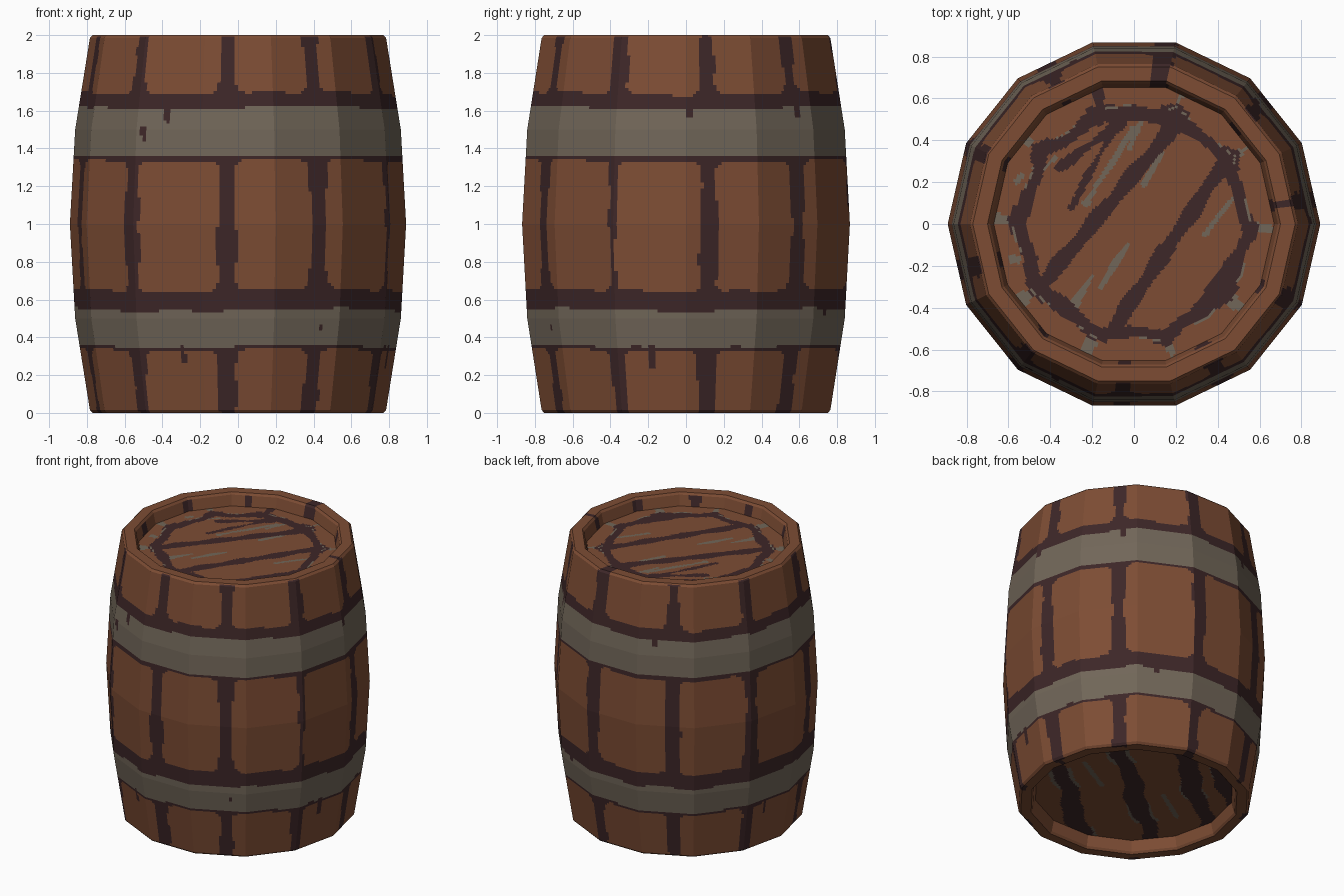
import bpy, bmesh
from math import sin, cos, pi, hypot, atan2, degrees, radians, ceil

if "Cube" in bpy.data.objects:
    bpy.data.objects.remove(bpy.data.objects["Cube"])

SIDES = 14


def material(name, rgb):
    m = bpy.data.materials.new(name)
    m.diffuse_color = (*rgb, 1)
    m.use_nodes = True
    m.node_tree.nodes["Principled BSDF"].inputs["Base Color"].default_value = m.diffuse_color
    return m


MATS = [material("brown_wood", (0.205, 0.073, 0.034)),
        material("dark_gap", (0.047, 0.020, 0.021)),
        material("grey_hoop", (0.166, 0.134, 0.099))]
BROWN, DARK, GREY = 0, 1, 2


def lathe(name, profile, rule, per_side, step):
    """Revolve a profile round a 14-gon, in fine cells coloured by rule(x, y, z)."""
    pts = [profile[0]]
    for (r0, z0), (r1, z1) in zip(profile, profile[1:]):
        n = max(1, ceil(hypot(r1 - r0, z1 - z0) / step))
        pts += [(r0 + (r1 - r0) * i / n, z0 + (z1 - z0) * i / n) for i in range(1, n + 1)]
    ring = []
    for s in range(SIDES):
        a, b = 2 * pi * s / SIDES, 2 * pi * (s + 1) / SIDES
        for i in range(per_side):
            t = i / per_side
            ring.append((cos(a) * (1 - t) + cos(b) * t, sin(a) * (1 - t) + sin(b) * t))
    bm = bmesh.new()
    rows = [[bm.verts.new((r * x, r * y, z)) for x, y in ring] for r, z in pts]
    n = len(ring)
    for lo, hi in zip(rows, rows[1:]):
        for j in range(n):
            k = (j + 1) % n
            f = bm.faces.new((lo[j], lo[k], hi[k], hi[j]))
            f.material_index = rule(*f.calc_center_median())
    bmesh.ops.remove_doubles(bm, verts=bm.verts, dist=1e-5)
    me = bpy.data.meshes.new(name)
    bm.to_mesh(me)
    bm.free()
    for m in MATS:
        me.materials.append(m)
    ob = bpy.data.objects.new(name, me)
    bpy.context.collection.objects.link(ob)
    return ob


def near(px, py, x0, y0, x1, y1):
    """Distance from a point to a line segment, and position along it."""
    dx, dy = x1 - x0, y1 - y0
    t = ((px - x0) * dx + (py - y0) * dy) / (dx * dx + dy * dy)
    t = min(1, max(0, t))
    return hypot(px - x0 - t * dx, py - y0 - t * dy), t


# --- staves: angles of the gaps, counted from the front towards +x
SEAMS = [-4, 29.5, 64, 98, 133, 170, 209, 245, 285, 320]
ZONES = [(-0.3, 0.335), (0.65, 1.335), (1.69, 2.3)]
# dark drips: angle, top z, bottom z, half width
DRIPS = [(-27, 1.62, 1.56, .022), (-36, 1.50, 1.45, .014), (-21, .35, .27, .014),
         (91, 1.62, 1.585, .025), (135, 1.62, 1.58, .02), (77, .35, .25, .016),
         (62, 1.73, 1.69, .012), (200, 1.62, 1.58, .02), (150, .56, .53, .02),
         (31, .47, .45, .008), (255, .35, .26, .016)]


def gap(k, th, z):
    d = (th - SEAMS[k] + 180) % 360 - 180
    half = 0.018 if k == 2 and 0.4 < z < 1.6 else 0.047
    half += 0.008 * sin(z * 9 + k * 2) + 0.005 * sin(z * 23 + k * 5)
    return abs(radians(d)) * 0.88 - half


def body_rule(x, y, z):
    r = hypot(x, y)
    th = degrees(atan2(x, -y)) % 360
    side = min(gap(k, th, z) for k in range(len(SEAMS)))
    if (z > 1.98 or z < 0.1) and r < 0.735 or z > 1.99:
        return DARK if abs(th - 170) < 3 or abs(th - 98) < 1.5 else BROWN
    w = 0.008 * sin(radians(th) * 3) + 0.004 * sin(radians(th) * 11)
    for a, top, bot, half in DRIPS:
        u = radians((th - a + 180) % 360 - 180) * 0.86
        if near(u, z, 0, top, 0.006, bot)[0] < half:
            return DARK
    if 0.352 + w * .6 < z < 0.545 + w or 1.36 + w * .6 < z < 1.615 + w:
        return GREY
    rad = 0.055
    for z0, z1 in ZONES:
        up = min(z - z0 - w, z1 - z + w * .6)
        if up > 0 and side > 0:
            if side < rad and up < rad and hypot(rad - side, rad - up) > rad:
                return DARK
            return BROWN
    return DARK


# --- top lid: long gaps and short streaks: x0, y0, x1, y1, half width, colour
STREAKS = [(-.44, -.29, .22, .5, .036, DARK), (-.10, -.5, .46, .33, .036, DARK),
           (-.36, .27, -.06, .48, .022, DARK), (-.23, .10, .0, .46, .014, GREY),
           (-.30, .08, -.10, .45, .016, DARK), (.05, .19, .13, .34, .016, GREY),
           (-.02, .36, .03, .48, .013, GREY), (-.16, -.30, -.03, -.10, .014, GREY),
           (-.30, -.41, -.20, -.25, .016, GREY), (.34, -.05, .47, .12, .012, GREY),
           (.24, -.5, .48, -.17, .03, DARK), (.33, -.36, .42, -.26, .02, GREY),
           (-.44, .25, -.38, .32, .014, GREY), (-.36, -.51, -.33, -.54, .02, GREY),
           (-.58, -.17, -.56, -.17, .02, GREY), (-.56, .2, -.54, .23, .014, GREY)]


def top_rule(x, y, z):
    r = hypot(x, y)
    deg = degrees(atan2(y, x))
    wob = 0.008 * sin(x * 25 + y * 9) + 0.006 * sin(y * 31)
    # ten-sided dark ring with radial joints outside it
    d = (deg + 2 + 18) % 36 - 18
    apo = r * cos(radians(18 - abs(d))) + wob
    across = abs(radians(d)) * r
    if apo > 0.555:
        if across < 0.022 + wob:
            return DARK if 95 < deg < 115 or apo < 0.575 else GREY
        for x0, y0, x1, y1, h, c in STREAKS[-2:]:
            if near(x, y, x0, y0, x1, y1)[0] < h:
                return c
        return DARK if across < 0.07 and apo < 0.57 else BROWN
    if apo > 0.49:
        return GREY if apo > 0.548 and sin(deg * .21) > 0.2 else DARK
    for x0, y0, x1, y1, h, c in STREAKS:
        if near(x, y, x0, y0, x1, y1)[0] < h + wob * .6:
            return c
    return BROWN


# --- bottom lid: plain planks running edge to edge
def bottom_rule(x, y, z):
    a = radians(40)
    s, t = x * sin(a) - y * cos(a), x * cos(a) + y * sin(a)
    wob = 0.016 * sin(t * 9 + s * 2) + 0.008 * sin(t * 23)
    for k, off in enumerate((-.62, -.40, 0, .44)):
        d = abs(s - off + wob)
        if d < 0.062 + 0.012 * sin(t * 7 + k):
            return DARK
        if d < 0.078 and sin(t * 8 + k * 2) > 0.5:
            return GREY
    if near(s, t, .2, .1, .26, .42)[0] < .016 or near(s, t, -.22, -.4, -.18, -.1)[0] < .016:
        return GREY
    return BROWN


# barrel wall with bevelled rims turned inwards at both ends
half_profile = [(.67, .09), (.688, .015), (.70, 0), (.77, 0), (.784, .015), (.862, .5)]
profile = half_profile + [(.89, 1)] + [(r, 2 - z) for r, z in reversed(half_profile)]
lathe("barrel_staves_and_hoops", profile, body_rule, 20, 0.016)
lathe("top_lid", [(.672, 1.91), (0, 1.91)], top_rule, 20, 0.012)
lathe("bottom_lid", [(0, .09), (.672, .09)], bottom_rule, 16, 0.014)
